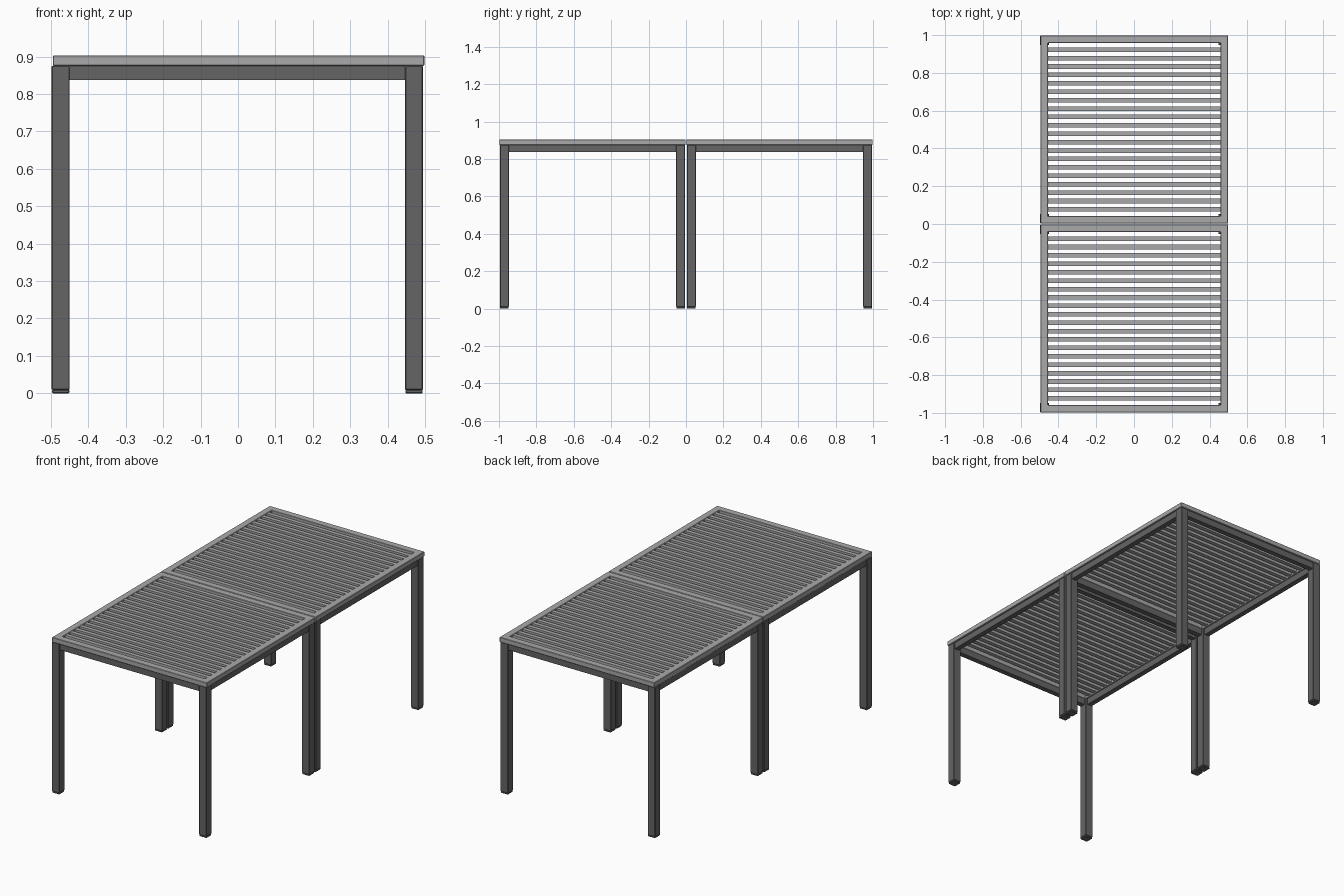
import bpy
import bmesh
from mathutils import Vector

cube = bpy.data.objects.get("Cube")
if cube:
    bpy.data.objects.remove(cube, do_unlink=True)


def material(name, value):
    mat = bpy.data.materials.new(name)
    mat.use_nodes = True
    color = (value, value, value, 1)
    mat.diffuse_color = color
    mat.node_tree.nodes["Principled BSDF"].inputs["Base Color"].default_value = color
    return mat


light = material("light grey", 0.40)
dark = material("dark grey", 0.13)


def finish(name, bm, mat, bevel=0.0):
    mesh = bpy.data.meshes.new(name)
    bm.to_mesh(mesh)
    bm.free()
    obj = bpy.data.objects.new(name, mesh)
    bpy.context.collection.objects.link(obj)
    mesh.materials.append(mat)
    if bevel:
        mod = obj.modifiers.new("soft edges", "BEVEL")
        mod.width = bevel
        mod.segments = 1
    return obj


def box(name, low, high, mat, bevel=0.0):
    low, high = Vector(low), Vector(high)
    bm = bmesh.new()
    bmesh.ops.create_cube(bm, size=1)
    bmesh.ops.scale(bm, vec=high - low, verts=bm.verts)
    bmesh.ops.translate(bm, vec=(low + high) / 2, verts=bm.verts)
    return finish(name, bm, mat, bevel)


def mitred_ring(name, x0, x1, y0, y1, width, z0, z1, mat, bevel):
    """Rectangular frame with mitred corners."""
    bm = bmesh.new()
    loops = []
    for inset, z in ((0, z0), (0, z1), (width, z1), (width, z0)):
        a, b, c, d = x0 + inset, x1 - inset, y0 + inset, y1 - inset
        loops.append([bm.verts.new((x, y, z)) for x, y in ((a, c), (b, c), (b, d), (a, d))])
    for i in range(4):
        here, above = loops[i], loops[(i + 1) % 4]
        for j in range(4):
            k = (j + 1) % 4
            bm.faces.new((here[j], here[k], above[k], above[j]))
    bmesh.ops.recalc_face_normals(bm, faces=bm.faces)
    return finish(name, bm, mat, bevel)


LEFT, RIGHT = -0.498, 0.4945      # outer faces of the legs
LEG = 0.048
UNDER, TOP = 0.875, 0.903         # underside and top of the tabletop
APRON = 0.838
SLATS, PITCH = 20, 0.0445

for label, middle in (("front", -0.5), ("back", 0.5)):
    y0, y1 = middle - 0.495, middle + 0.495

    # Tabletop border and slats
    mitred_ring(label + "_tabletop_frame", -0.495, 0.498, middle - 0.498, middle + 0.498,
                0.04, UNDER, TOP, light, 0.002)
    for i in range(SLATS):
        y = middle + (i - (SLATS - 1) / 2) * PITCH
        box(f"{label}_slat_{i + 1}", (-0.46, y - 0.012, 0.881), (0.463, y + 0.012, 0.901), light)

    # Legs with small foot caps
    for side, x in (("right", LEFT), ("left", RIGHT - LEG)):
        for end, y in (("front", y0), ("back", y1 - LEG)):
            name = f"{label}_table_{end}_{side}"
            box(name + "_leg", (x, y, 0.009), (x + LEG, y + LEG, UNDER), dark, 0.002)
            box(name + "_foot", (x + 0.001, y + 0.001, 0), (x + LEG - 0.001, y + LEG - 0.001, 0.009),
                dark, 0.002)

    # Aprons between the legs
    for end, y in (("front", y0 + 0.006), ("back", y1 - 0.036)):
        box(f"{label}_table_{end}_apron", (LEFT + LEG, y, APRON), (RIGHT - LEG, y + 0.03, UNDER), dark)
    for side, x in (("right", LEFT + 0.006), ("left", RIGHT - 0.036)):
        box(f"{label}_table_{side}_apron", (x, y0 + LEG, APRON), (x + 0.03, y1 - LEG, UNDER), dark)
